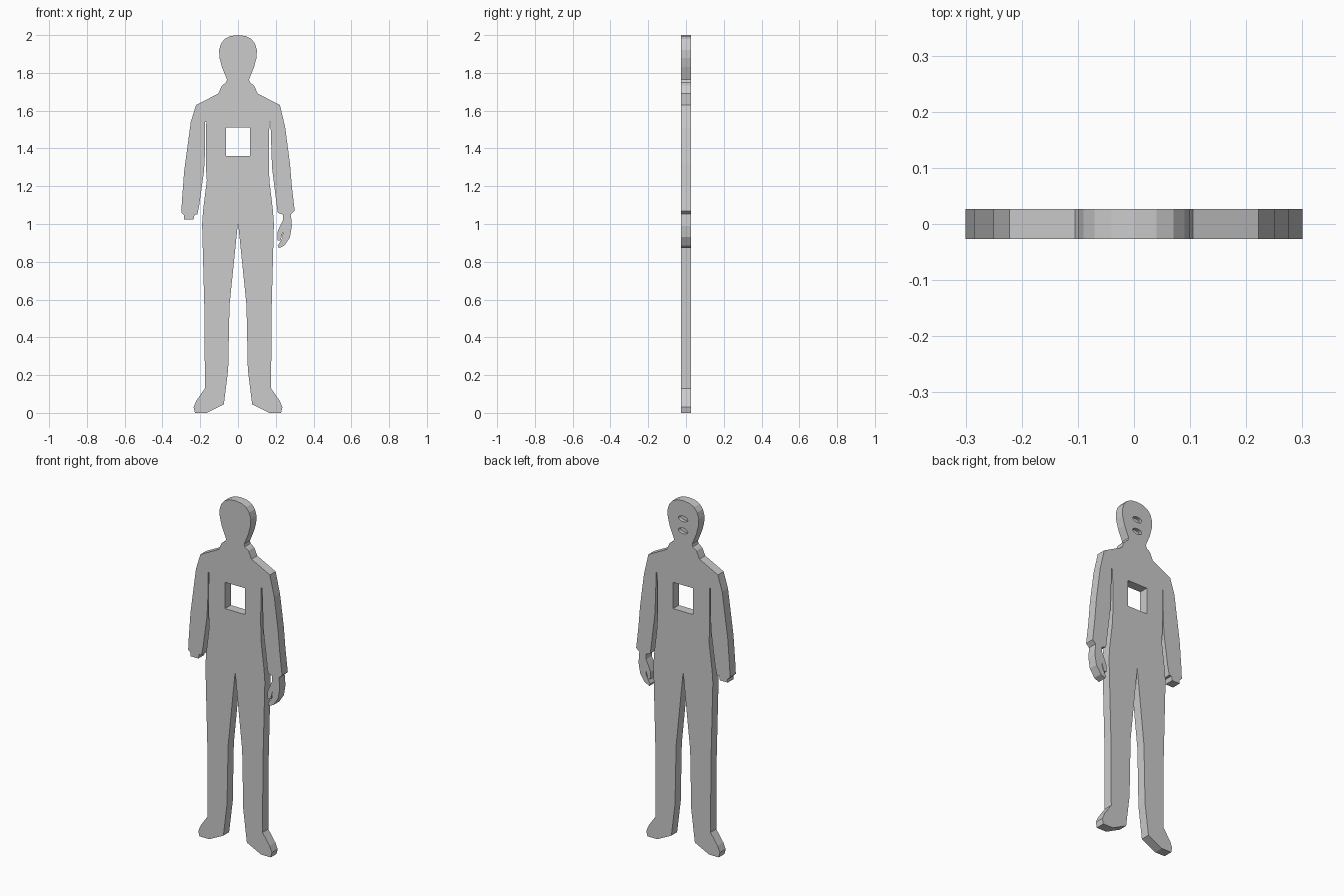
import bpy, bmesh
from math import pi

if "Cube" in bpy.data.objects:
    bpy.data.objects.remove(bpy.data.objects["Cube"])

HALF = 0.0263  # half the panel thickness


def mirror(points):
    """Mirrored copy in reverse order, to continue an outline."""
    return [(-x, z) for x, z in reversed(points)]


# Head, neck and shoulder (right half, top down)
head = [(0.04, 1.995), (0.07, 1.98), (0.09, 1.955), (0.1, 1.92), (0.098, 1.88),
        (0.085, 1.83), (0.058, 1.765), (0.062, 1.75), (0.085, 1.733),
        (0.105, 1.69), (0.222, 1.63)]

# Arm with a hand, then back up the inside to the armpit slit
hand_arm = [(0.25, 1.51), (0.275, 1.32), (0.285, 1.2), (0.3, 1.07), (0.28, 1.052),
            (0.285, 0.99), (0.275, 0.93), (0.245, 0.885), (0.215, 0.872),
            (0.21, 0.885), (0.235, 0.925), (0.238, 0.96), (0.225, 0.912),
            (0.208, 0.912), (0.208, 0.955), (0.225, 0.995), (0.237, 1.02),
            (0.237, 1.05), (0.21, 1.06), (0.205, 1.1), (0.18, 1.3),
            (0.172, 1.54), (0.166, 1.54)]
torso_right = [(0.163, 1.35), (0.166, 1.23), (0.185, 1.07)]

# Leg and foot (right half, hip to inner thigh)
leg = [(0.19, 1.0), (0.178, 0.55), (0.175, 0.13), (0.22, 0.065), (0.235, 0.03),
       (0.228, 0.0), (0.165, 0.0), (0.075, 0.045), (0.052, 0.23), (0.045, 0.57)]

# Arm that ends in an empty sleeve, from waist up
sleeve_arm = [(-0.185, 1.07), (-0.165, 1.23), (-0.17, 1.3), (-0.168, 1.54),
              (-0.174, 1.54), (-0.175, 1.37), (-0.18, 1.28), (-0.205, 1.1),
              (-0.215, 1.05), (-0.23, 1.05), (-0.235, 1.025), (-0.285, 1.025),
              (-0.285, 1.045), (-0.3, 1.06), (-0.297, 1.12), (-0.285, 1.28),
              (-0.25, 1.54)]

outline = ([(0, 2.0)] + head + hand_arm + torso_right + leg + [(0, 1.01)]
           + mirror(leg) + sleeve_arm + mirror(head))

# Flat figure: one outline face extruded to the panel thickness
bm = bmesh.new()
face = bm.faces.new([bm.verts.new((x, -HALF, z)) for x, z in outline])
extruded = bmesh.ops.extrude_face_region(bm, geom=[face])
bmesh.ops.translate(bm, vec=(0, 2 * HALF, 0),
                    verts=[v for v in extruded["geom"] if isinstance(v, bmesh.types.BMVert)])
bmesh.ops.recalc_face_normals(bm, faces=bm.faces)
mesh = bpy.data.meshes.new("figure_panel")
bm.to_mesh(mesh)
bm.free()
figure = bpy.data.objects.new("figure_panel", mesh)
bpy.context.collection.objects.link(figure)


def cut(cutter, name):
    cutter.name = name
    cutter.hide_render = True
    cutter.hide_viewport = True
    cutter.display_type = 'WIRE'
    mod = figure.modifiers.new(name, 'BOOLEAN')
    mod.operation = 'DIFFERENCE'
    mod.solver = 'EXACT'
    mod.object = cutter


# Square window through the chest
bpy.ops.mesh.primitive_cube_add(size=1, location=(0, 0, 1.435))
window = bpy.context.object
window.scale = (0.128, 0.2, 0.152)
cut(window, "chest_window_cutter")

# Two shallow oval hanging slots in the back of the head
for i, z in enumerate((1.895, 1.825)):
    bpy.ops.mesh.primitive_cylinder_add(vertices=24, radius=1, depth=0.04,
                                        location=(0, HALF, z), rotation=(pi / 2, 0, 0))
    slot = bpy.context.object
    slot.scale = (0.03, 0.016, 1)
    cut(slot, f"hanging_slot_cutter_{i + 1}")
